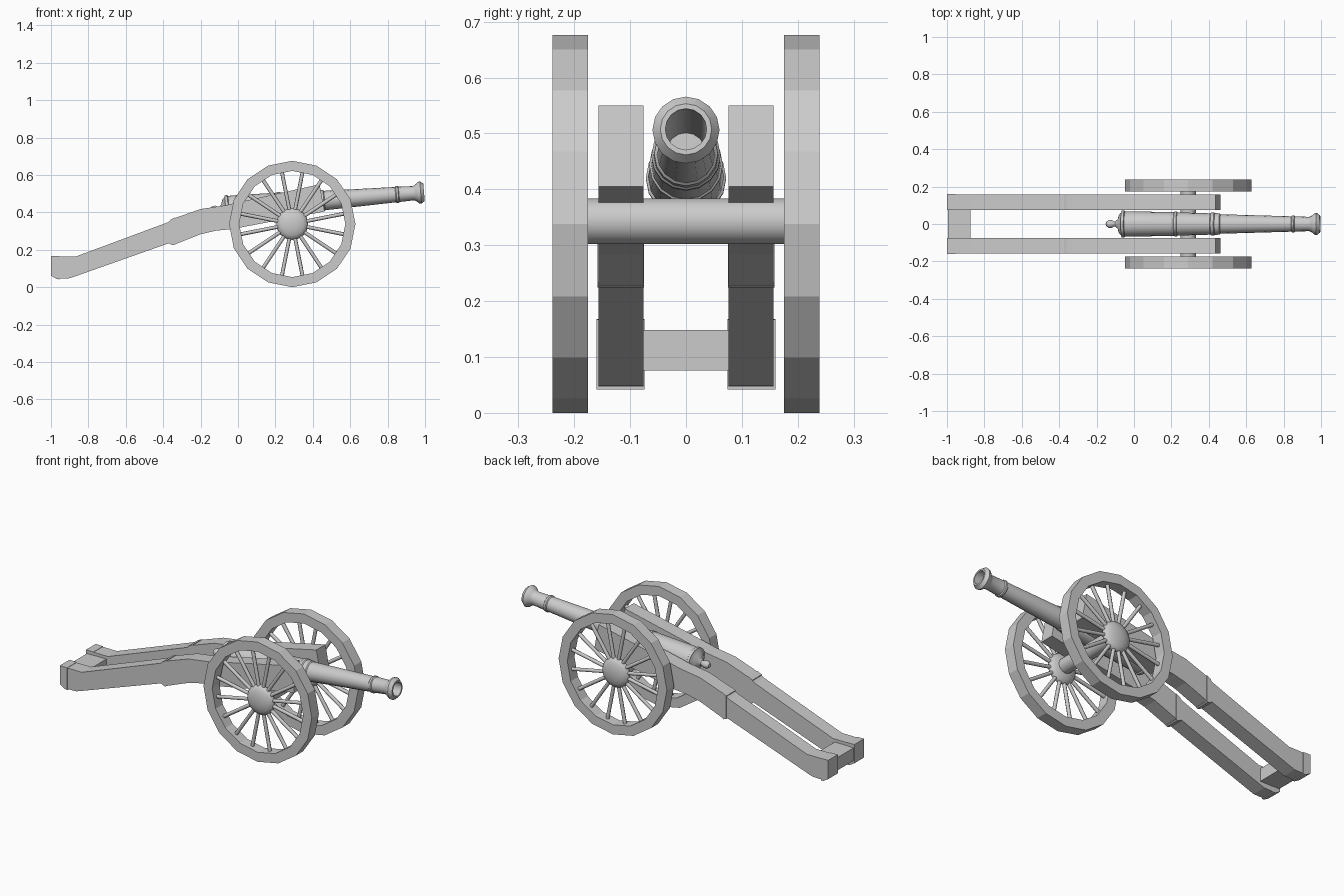
import bpy, bmesh, math
from mathutils import Matrix, Vector

if "Cube" in bpy.data.objects:
    bpy.data.objects.remove(bpy.data.objects["Cube"])


def make(name, bm, smooth=None):
    bmesh.ops.recalc_face_normals(bm, faces=bm.faces)
    me = bpy.data.meshes.new(name)
    bm.to_mesh(me)
    bm.free()
    ob = bpy.data.objects.new(name, me)
    bpy.context.collection.objects.link(ob)
    if smooth:
        bpy.ops.object.select_all(action='DESELECT')
        ob.select_set(True)
        bpy.context.view_layer.objects.active = ob
        bpy.ops.object.shade_smooth_by_angle(angle=math.radians(smooth))
    return ob


def slab(name, pts, y0, y1):
    """Extrude an XZ outline from y0 to y1."""
    bm = bmesh.new()
    f = bm.faces.new([bm.verts.new((x, y0, z)) for x, z in pts])
    r = bmesh.ops.extrude_face_region(bm, geom=[f])
    vs = [g for g in r['geom'] if isinstance(g, bmesh.types.BMVert)]
    bmesh.ops.translate(bm, verts=vs, vec=(0, y1 - y0, 0))
    return make(name, bm)


def lathe(name, prof, n, matrix, closed=False, smooth=None):
    """Spin (axial, radius) points around the local x axis."""
    bm = bmesh.new()
    vs = [bm.verts.new((a, 0, r)) for a, r in prof]
    edges = [bm.edges.new(p) for p in zip(vs, vs[1:])]
    if closed:
        edges.append(bm.edges.new((vs[-1], vs[0])))
    bmesh.ops.spin(bm, geom=vs + edges, axis=(1, 0, 0), cent=(0, 0, 0),
                   angle=math.tau, steps=n, use_duplicate=False)
    bmesh.ops.remove_doubles(bm, verts=bm.verts, dist=1e-5)
    bmesh.ops.transform(bm, matrix=matrix, verts=bm.verts)
    return make(name, bm, smooth)


# Barrel: knob, breech mouldings, reinforce bands, muzzle flare, bore
barrel = [(-.152, 0), (-.148, .012), (-.135, .021), (-.12, .021), (-.108, .014),
          (-.10, .014), (-.088, .024), (-.08, .05), (-.068, .062), (-.066, .072),
          (-.052, .072), (-.048, .066), (-.03, .068), (.215, .063), (.218, .066),
          (.23, .066), (.233, .062), (.41, .057), (.414, .062), (.43, .062),
          (.435, .058), (.46, .057), (.465, .052), (.845, .041), (.85, .046),
          (.86, .046), (.864, .041), (.94, .038), (.952, .043), (.968, .057),
          (.98, .060), (.998, .046), (.998, .037), (.5, .035), (.5, 0)]
tilt = Matrix.Translation((0, 0, .425)) @ Matrix.Rotation(-math.atan(.083), 4, 'Y')
lathe("barrel", barrel, 16, tilt, smooth=35)

# Axle
CX, CZ = .29, .338
axle_m = Matrix.Translation((CX, 0, CZ + .005)) @ Matrix.Rotation(math.pi / 2, 4, 'Z')
lathe("axle", [(-.2, 0), (-.2, .041), (.2, .041), (.2, 0)], 16, axle_m, smooth=40)

# Bent carriage side beams and their iron straps
beam = [(-.995, .165), (-.995, .062), (-.965, .047), (-.90, .048), (-.865, .06),
        (-.37, .235), (-.345, .226), (-.20, .283), (-.12, .302), (-.03, .311),
        (.463, .405), (.436, .55), (-.03, .447), (-.07, .437), (-.20, .418),
        (-.345, .367), (-.375, .347), (-.865, .165)]
cap = [(-1, .168), (-1, .062), (-.97, .044), (-.955, .042), (-.955, .167)]
strap = [(-.362, .230), (-.345, .224), (-.335, .229), (-.335, .373), (-.362, .360)]

for side, s in (("left", 1), ("right", -1)):
    slab(f"{side}_carriage_beam", beam, s * .076, s * .157)
    slab(f"{side}_tail_cap", cap, s * .074, s * .16)
    slab(f"{side}_beam_strap", strap, s * .075, s * .1585)

    # Wheel: sixteen-sided rim, domed hub and spokes
    m = Matrix.Translation((CX, s * .207, CZ)) @ Matrix.Rotation(math.pi / 2, 4, 'Z')
    lathe(f"{side}_wheel_rim", [(-.032, .338), (.032, .338), (.032, .284), (-.032, .284)],
          16, m, closed=True)
    dome = [(-.032 * math.cos(t * math.pi / 8), .085 * math.sin(t * math.pi / 8))
            for t in range(9)]
    lathe(f"{side}_wheel_hub", dome, 16, m, smooth=60)
    bm = bmesh.new()
    for i in range(16):
        a = (i + .5) * math.tau / 16
        d = Vector((math.cos(a), 0, math.sin(a)))
        rot = d.to_track_quat('Z', 'Y').to_matrix().to_4x4()
        pos = Matrix.Translation(Vector((CX, s * .207, CZ)) + d * .177)
        bmesh.ops.create_cone(bm, cap_ends=True, segments=8, radius1=.01,
                              radius2=.01, depth=.226, matrix=pos @ rot)
    make(f"{side}_wheel_spokes", bm, 50)

# Tail crosspiece joining the beams
slab("tail_crosspiece", [(-.995, .076), (-.875, .076), (-.875, .148), (-.995, .148)],
     -.08, .08)
